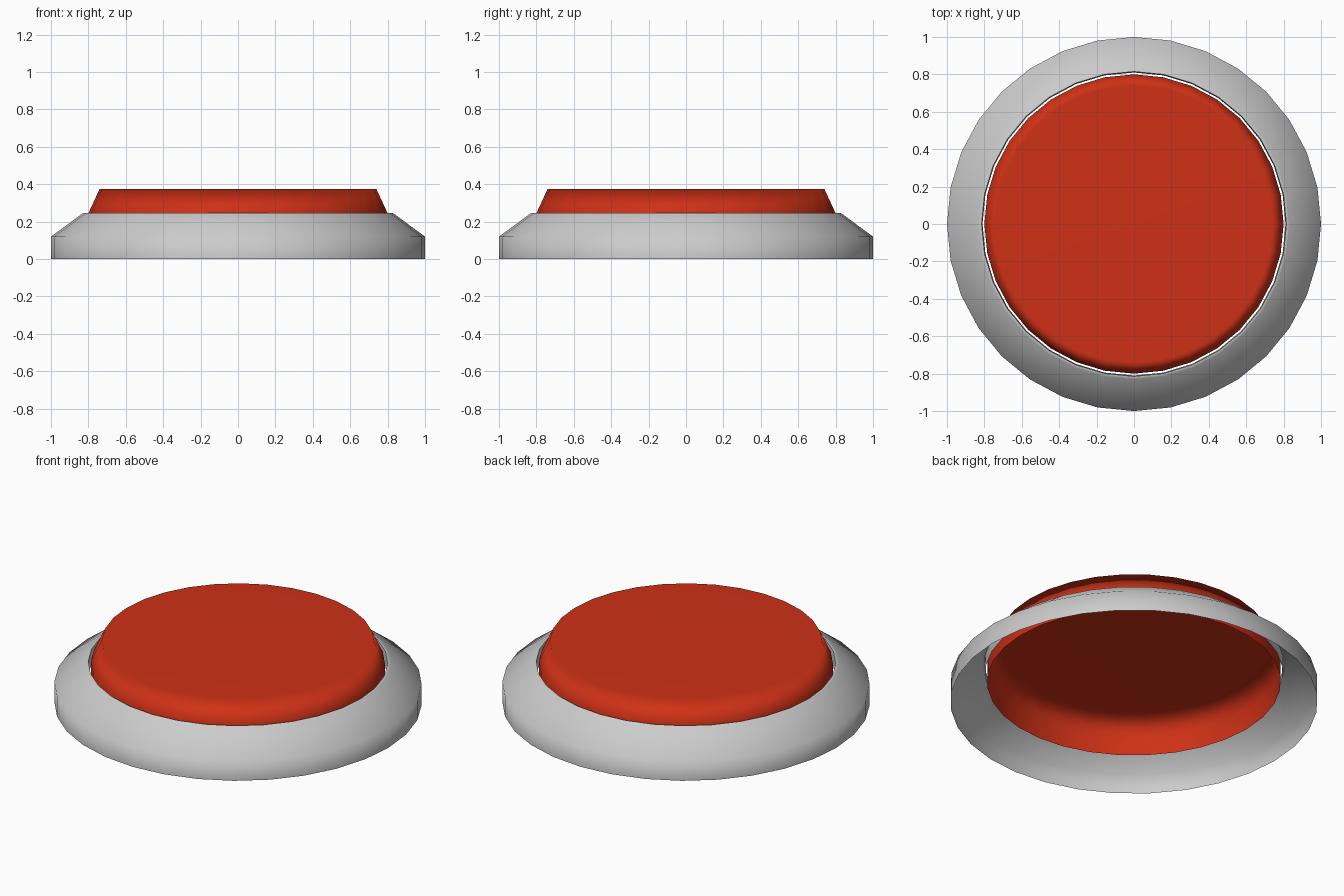
import bpy, bmesh, math

if "Cube" in bpy.data.objects:
    bpy.data.objects.remove(bpy.data.objects["Cube"])

SIDES = 32


def lathe(name, profile, cap_top=False, smooth_angle=70):
    """Revolve a (radius, height) profile around z into an open shell."""
    bm = bmesh.new()
    rings = []
    for r, z in profile:
        rings.append([bm.verts.new((r * math.cos(2 * math.pi * i / SIDES),
                                    r * math.sin(2 * math.pi * i / SIDES), z))
                      for i in range(SIDES)])
    for low, high in zip(rings, rings[1:]):
        for i in range(SIDES):
            j = (i + 1) % SIDES
            bm.faces.new((low[i], low[j], high[j], high[i]))
    if cap_top:
        bm.faces.new(rings[-1])
    mesh = bpy.data.meshes.new(name)
    bm.to_mesh(mesh)
    bm.free()
    obj = bpy.data.objects.new(name, mesh)
    bpy.context.collection.objects.link(obj)
    bpy.ops.object.select_all(action='DESELECT')
    bpy.context.view_layer.objects.active = obj
    obj.select_set(True)
    bpy.ops.object.shade_smooth_by_angle(angle=math.radians(smooth_angle))
    # flat faces stay flat, slopes blend into them
    weighted = obj.modifiers.new("Weighted Normals", 'WEIGHTED_NORMAL')
    weighted.keep_sharp = True
    return obj


# grey base: vertical wall, sloped shoulder, narrow rim and short inner lip
lathe("base_ring", [(1.0, 0.0), (1.0, 0.12), (0.83, 0.245),
                    (0.815, 0.245), (0.81, 0.18)])

# red push cap: sunken skirt, tapered side, flat top, open underneath
cap = lathe("button_cap", [(0.80, 0.125), (0.80, 0.245), (0.74, 0.375)],
            cap_top=True)
red = bpy.data.materials.new("red_plastic")
red.diffuse_color = (0.62, 0.03, 0.008, 1.0)
red.use_nodes = True
red.node_tree.nodes["Principled BSDF"].inputs["Base Color"].default_value = red.diffuse_color
cap.data.materials.append(red)
